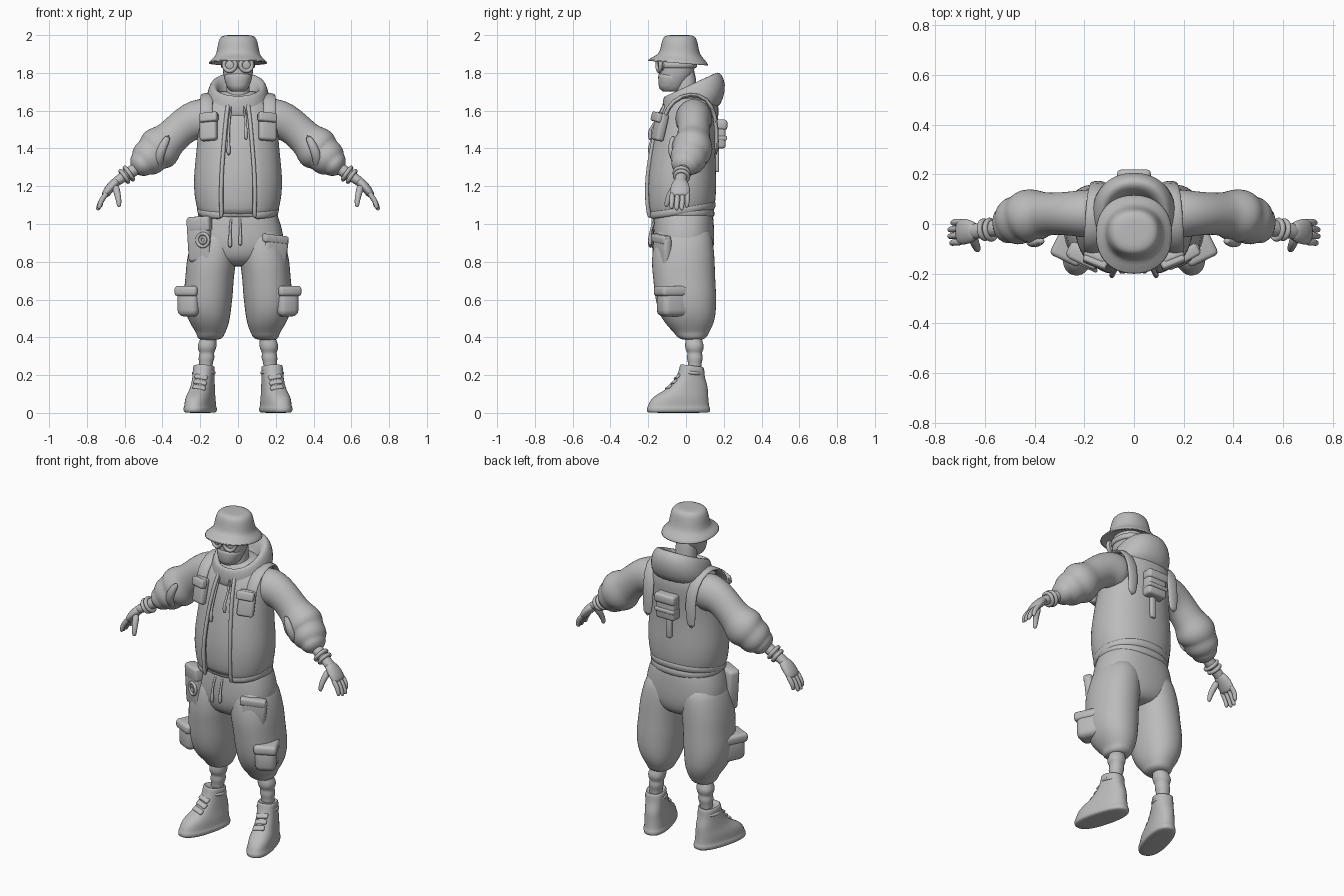
import bpy, bmesh, math
from mathutils import Vector, Matrix

clay = bpy.data.materials.new("clay grey")
clay.diffuse_color = (0.5, 0.5, 0.5, 1)


def finish(name, bm, sub=0, angle=40, solid=0):
    bmesh.ops.recalc_face_normals(bm, faces=bm.faces)
    me = bpy.data.meshes.new(name)
    bm.to_mesh(me)
    bm.free()
    ob = bpy.data.objects.new(name, me)
    bpy.context.collection.objects.link(ob)
    me.materials.append(clay)
    if solid:
        m = ob.modifiers.new("thickness", 'SOLIDIFY')
        m.thickness, m.offset = solid, -1
    if sub:
        m = ob.modifiers.new("smooth", 'SUBSURF')
        m.levels = m.render_levels = sub
    bpy.ops.object.select_all(action='DESELECT')
    ob.select_set(True)
    bpy.context.view_layer.objects.active = ob
    bpy.ops.object.shade_smooth_by_angle(angle=math.radians(angle))
    return ob


def skin(name, rings, caps=(1, 1), closed=True, sub=1, angle=80, solid=0):
    bm = bmesh.new()
    rows = [[bm.verts.new(p) for p in r] for r in rings]
    n = len(rows[0])
    for a, b in zip(rows, rows[1:]):
        for i in range(n if closed else n - 1):
            j = (i + 1) % n
            bm.faces.new((a[i], a[j], b[j], b[i]))
    for flag, row in zip(caps, (rows[0], rows[-1])):
        if flag and closed:
            bm.faces.new(row)
    return finish(name, bm, sub, angle, solid)


def oval(x, y, z, rx, ry, tilt=0, p=2.2, gap=0, n=24, turn=0):
    """Level ring starting at the front; tilt raises its back, gap opens its front."""
    a0 = math.asin((gap / rx) ** (p / 2)) if gap else 0
    pts = []
    for i in range(n):
        t = a0 + (2 * math.pi - 2 * a0) * i / (n - 1 if gap else n)
        s, c = math.sin(t), -math.cos(t)
        dx = rx * math.copysign(abs(s) ** (2 / p), s)
        dy = ry * math.copysign(abs(c) ** (2 / p), c)
        pts.append(Matrix.Rotation(turn, 3, 'Z') @ Vector((dx, dy, 0)) + Vector((x, y, z + tilt * dy)))
    return pts


def tube(name, path, s=1, up=(0, 1, 0), n=16, sub=1):
    """Sweep of (x, y, z, a, b): a is the radius along up, b across it."""
    c = [Vector((p[0] * s, p[1], p[2])) for p in path]
    rings = []
    for i, p in enumerate(path):
        t = (c[min(i + 1, len(c) - 1)] - c[max(i - 1, 0)]).normalized()
        u = Vector(up)
        u = (u - t * u.dot(t)).normalized()
        v = t.cross(u)
        rings.append([c[i] + u * p[3] * math.cos(k * math.tau / n) + v * p[4] * math.sin(k * math.tau / n)
                      for k in range(n)])
    return skin(name, rings, sub=sub)


def box(name, loc, size, rot=(0, 0, 0), bevel=0.015):
    bm = bmesh.new()
    bmesh.ops.create_cube(bm, size=1)
    bmesh.ops.scale(bm, vec=size, verts=bm.verts)
    bmesh.ops.bevel(bm, geom=bm.edges[:], offset=bevel, segments=3, affect='EDGES', profile=0.5)
    m = Matrix.Translation(loc)
    for ax, r in zip('XYZ', rot):
        m = m @ Matrix.Rotation(r, 4, ax)
    bm.transform(m)
    return finish(name, bm, angle=50)


def ring(name, loc, axis, R, r):
    q = Vector(axis).normalized().to_track_quat('Z', 'Y')
    rows = []
    for i in range(25):
        t = i * math.tau / 24
        rows.append([Vector(loc) + q @ Vector(((R + r * math.cos(k * math.tau / 10)) * math.cos(t),
                     (R + r * math.cos(k * math.tau / 10)) * math.sin(t), r * math.sin(k * math.tau / 10)))
                     for k in range(10)])
    return skin(name, rows, caps=(0, 0), sub=0)


# Bucket hat: crown, sloping brim with an underside
skin("hat", [oval(0, -.035, 1.885, .085, .1), oval(0, -.042, 1.845, .155, .16, -.08),
             oval(0, -.042, 1.855, .16, .165, -.08), oval(0, -.036, 1.885, .125, .128, -.05),
             oval(0, -.034, 1.9, .115, .108, -.03), oval(0, -.034, 1.95, .108, .098),
             oval(0, -.034, 1.985, .098, .09), oval(0, -.034, 2.0, .078, .072), oval(0, -.034, 2.0, .03, .03)])
# Head, mask, neck, goggles
skin("head", [oval(0, -.08, 1.7, .03, .04), oval(0, -.078, 1.705, .052, .058), oval(0, -.067, 1.75, .068, .074),
              oval(0, -.05, 1.79, .08, .093), oval(0, -.047, 1.85, .082, .097), oval(0, -.04, 1.92, .08, .09)])
skin("face_mask", [oval(0, -.085, 1.7, .045, .052), oval(0, -.083, 1.73, .062, .063),
                   oval(0, -.071, 1.775, .077, .078, -.15), oval(0, -.068, 1.795, .076, .078, -.15)])
skin("neck", [oval(0, .0, 1.58, .07, .065), oval(0, -.0, 1.7, .06, .055), oval(0, -.005, 1.85, .062, .058)])
skin("goggle_strap", [oval(0, -.047, z, r, r + .015) for z, r in ((1.825, .08), (1.83, .089), (1.855, .089), (1.86, .08))],
     sub=0)
for s in (-1, 1):
    ring("goggle_rim", (s * .044, -.143, 1.842), (s * .25, -1, 0), .032, .011)
    tube("goggle_lens", [(.038, -.11, 1.842, .033, .033), (.043, -.138, 1.842, .033, .033),
                         (.044, -.147, 1.842, .02, .02)], s, up=(0, 0, 1))
# Hood lying around the neck
skin("hood", [oval(0, .03, 1.57, .15, .14, .2), oval(0, .037, 1.62, .172, .163, .28),
              oval(0, .043, 1.68, .168, .17, .36), oval(0, .034, 1.725, .153, .157, .43),
              oval(0, .026, 1.742, .137, .142, .46), oval(0, .02, 1.735, .115, .12, .46),
              oval(0, .015, 1.69, .095, .1, .45), oval(0, .01, 1.62, .085, .085, .3)])
# Torso rows: y, z, rx, ry, tilt, front opening of the jacket
torso = [(-.025, 1.055, .205, .172, .15, .088), (-.027, 1.09, .222, .183, .12, .088),
         (-.028, 1.2, .238, .19, .05, .09), (-.025, 1.3, .23, .182, 0, .085),
         (-.016, 1.42, .217, .17, 0, .075), (.006, 1.54, .208, .163, 0, .065),
         (.026, 1.62, .203, .15, 0, .055), (.036, 1.675, .165, .12, 0, .045)]
skin("hoodie_body", [oval(0, y, z, rx - .022, ry - .02, t) for y, z, rx, ry, t, g in torso] +
     [oval(0, .04, 1.71, .1, .08)])
skin("jacket", [oval(0, y, z, rx, ry, t, gap=g, n=36) for y, z, rx, ry, t, g in torso],
     closed=False, solid=.025)
skin("jacket_hem", [oval(0, -.025, z, r, r - .035, .15, gap=.09, n=36) for z, r in
                    ((1.045, .205), (1.06, .217), (1.085, .219), (1.1, .21))], closed=False, solid=.02)
# Jacket front edges, chest pockets, shoulder straps
for s in (-1, 1):
    tube("jacket_edge", [(g, y - ry * .955, z - t * ry, .012, .012) for y, z, rx, ry, t, g in torso], s, n=8)
    box("chest_pocket", (s * .155, -.138, 1.515), (.095, .045, .15), (-.22, 0, s * .4))
    box("chest_flap", (s * .155, -.15, 1.565), (.1, .04, .05), (-.25, 0, s * .4), .01)
    tube("shoulder_strap", [(.165, -.125, 1.52, .035, .012), (.17, -.1, 1.62, .035, .012),
                            (.165, -.03, 1.68, .035, .012), (.16, .07, 1.69, .035, .012),
                            (.15, .145, 1.63, .035, .012), (.14, .165, 1.5, .035, .012),
                            (.15, .16, 1.36, .03, .012)], s, up=(1, 0, 0))
# Hood and waist cords
for nm, x, y, z0, z1 in (("hood_cord", -.05, -.155, 1.63, 1.36), ("hood_cord", .042, -.155, 1.63, 1.44),
                         ("waist_cord", -.042, -.18, 1.07, .87), ("waist_cord", .012, -.18, 1.07, .88)):
    slope = .035 if nm == "hood_cord" else .01
    tube(nm, [(x * .7, y + .035, z0, .006, .006), (x, y, z0 * .6 + z1 * .4, .007, .007),
              (x, y - slope, z1 + .06, .007, .007), (x, y - slope, z1 + .05, .012, .012),
              (x, y - slope, z1, .012, .012)], n=8)
# Back pouch with straps
box("back_pouch", (0, .172, 1.475), (.125, .075, .15))
box("back_pouch_flap", (0, .185, 1.525), (.135, .068, .055))
box("back_pouch_band", (0, .187, 1.455), (.13, .06, .025), bevel=.008)
box("back_tag", (0, .162, 1.34), (.035, .025, .13), bevel=.008)

for s in (-1, 1):
    # Puffy sleeve with folds
    tube("sleeve", [(.12, .04, 1.56, .1, .1), (.19, .042, 1.555, .1, .115), (.25, .042, 1.545, .09, .102),
                    (.31, .042, 1.5, .085, .092), (.355, .04, 1.455, .088, .094), (.375, .038, 1.44, .095, .1),
                    (.41, .034, 1.405, .112, .122), (.44, .028, 1.38, .108, .112), (.452, .022, 1.37, .096, .098),
                    (.478, .012, 1.345, .102, .1), (.503, .002, 1.325, .088, .085), (.51, -.002, 1.318, .075, .07),
                    (.527, -.008, 1.303, .076, .066), (.543, -.012, 1.29, .05, .042),
                    (.55, -.014, 1.285, .03, .03)], s, n=20)
    tube("elbow_fold", [(.365, -.065, 1.47, .012, .015), (.4, -.08, 1.41, .02, .025), (.42, -.07, 1.35, .02, .025),
                        (.415, -.03, 1.3, .015, .02)], s)
    # Wrist, bands, hand
    tube("wrist", [(.5, -.005, 1.32, .035, .035), (.57, -.018, 1.272, .035, .033), (.61, -.025, 1.247, .03, .028),
                   (.64, -.03, 1.228, .033, .026), (.66, -.03, 1.21, .03, .024)], s)
    for x, z, r in ((.578, 1.267, .038), (.602, 1.252, .035)):
        ring("wrist_band", (s * x, -.023, z), (s * .8, -.1, -.55), r, .011)
    tube("palm", [(.63, -.028, 1.237, .028, .022), (.652, -.03, 1.217, .045, .027), (.68, -.031, 1.188, .054, .026),
                  (.7, -.031, 1.16, .052, .022), (.71, -.031, 1.145, .045, .016)], s)
    for k in range(4):
        y, d = .008 - .027 * k, (.014, 0, 0, .008)[k]
        tube("finger", [(.69, y, 1.17, .014, .015), (.715, y, 1.138, .0145, .015),
                        (.733 - d / 2, y - .002, 1.105 + d, .0135, .014),
                        (.742 - d, y - .004, 1.08 + d, .012, .012), (.744 - d, y - .004, 1.072 + d, .006, .006)],
             s, n=10)
    tube("thumb", [(.65, -.05, 1.205, .022, .022), (.64, -.08, 1.165, .019, .019), (.632, -.096, 1.13, .016, .016),
                   (.63, -.103, 1.1, .013, .013), (.63, -.104, 1.09, .007, .007)], s, up=(1, 0, 0), n=10)
    # Baggy trouser leg with gathered cuff
    skin("trouser_leg", [oval(s * x, y, z, rx, ry) for x, y, z, rx, ry in (
        (.11, -.01, 1.0, .1, .13), (.122, -.013, .92, .125, .158), (.142, -.016, .8, .134, .17),
        (.15, -.01, .72, .128, .165), (.157, -.004, .64, .132, .165), (.16, .003, .56, .126, .158),
        (.155, .013, .5, .113, .143), (.148, .022, .455, .095, .117), (.145, .028, .43, .08, .097),
        (.146, .03, .415, .074, .088), (.147, .032, .395, .068, .074), (.155, .035, .385, .04, .045))])
    box("thigh_pocket", (s * .237, -.055, .585), (.12, .19, .15), (0, 0, s * .45), .035)
    box("thigh_pocket_flap", (s * .24, -.058, .645), (.13, .2, .055), (0, 0, s * .45), .018)
    # Sock roll, shin and ankle
    skin("sock", [oval(s * x, y, z, r, r, n=16) for x, y, z, r in (
        (.155, .04, .41, .045), (.16, .042, .375, .045), (.163, .044, .365, .051), (.165, .045, .335, .05),
        (.165, .046, .32, .037), (.166, .047, .3, .043), (.168, .047, .28, .042), (.17, .046, .262, .034),
        (.172, .046, .2, .04))])
    # High-top shoe: rows of y, z, half width, half length, shift outward
    turn = s * .27
    rows = [(-.04, .0, .062, .165, .2), (-.04, .004, .073, .173, .2), (-.04, .028, .075, .174, .2),
            (-.04, .032, .069, .168, .2), (-.037, .06, .069, .162, .2), (-.026, .09, .066, .148, .198),
            (-.002, .115, .06, .122, .191), (.013, .14, .058, .104, .187), (.022, .17, .056, .085, .184),
            (.029, .205, .055, .069, .181), (.032, .245, .056, .065, .18), (.032, .252, .05, .058, .18),
            (.032, .24, .042, .05, .18)]
    skin("shoe", [oval(s * x, y, z, rx, ry, tilt=-.12 if z > .2 else 0, p=2.4, turn=turn)
                  for y, z, rx, ry, x in rows])
    for y, z, x in ((-.093, .135, .205), (-.065, .162, .2), (-.046, .19, .196)):
        box("shoe_lace", (s * x, y, z), (.07, .03, .016), (.7, 0, turn), .007)
    ring("ankle_strap", (s * .181, .03, .212), (0, .1, 1), .054, .009)

# Trouser seat, waistband
skin("trouser_seat", [oval(0, y, z, rx, ry, p=2.4) for y, z, rx, ry in (
    (-.01, 1.12, .18, .14), (-.012, 1.05, .21, .157), (-.012, .98, .235, .162), (-.014, .9, .248, .165),
    (-.012, .83, .22, .155), (-.008, .79, .13, .125), (0, .775, .05, .08))])
skin("waistband", [oval(0, -.012, z, r, r - .05) for z, r in ((1.03, .205), (1.04, .216), (1.085, .212), (1.095, .2))])
# Hip pouch with ring, hip pocket on the other side
box("hip_pouch", (-.2, -.125, .92), (.13, .07, .24), (0, -.06, -.45), .02)
box("hip_pouch_flap", (-.198, -.13, 1.0), (.125, .07, .08), (0, -.06, -.45), .015)
ring("hip_ring", (-.186, -.172, .915), (-.43, -.9, 0), .034, .009)
ring("hip_ring_inner", (-.186, -.17, .915), (-.43, -.9, 0), .016, .007)
box("hip_pocket", (.195, -.125, .86), (.14, .05, .15), (0, .12, .5), .02)
box("hip_pocket_flap", (.195, -.132, .92), (.145, .05, .045), (0, .12, .5), .012)
